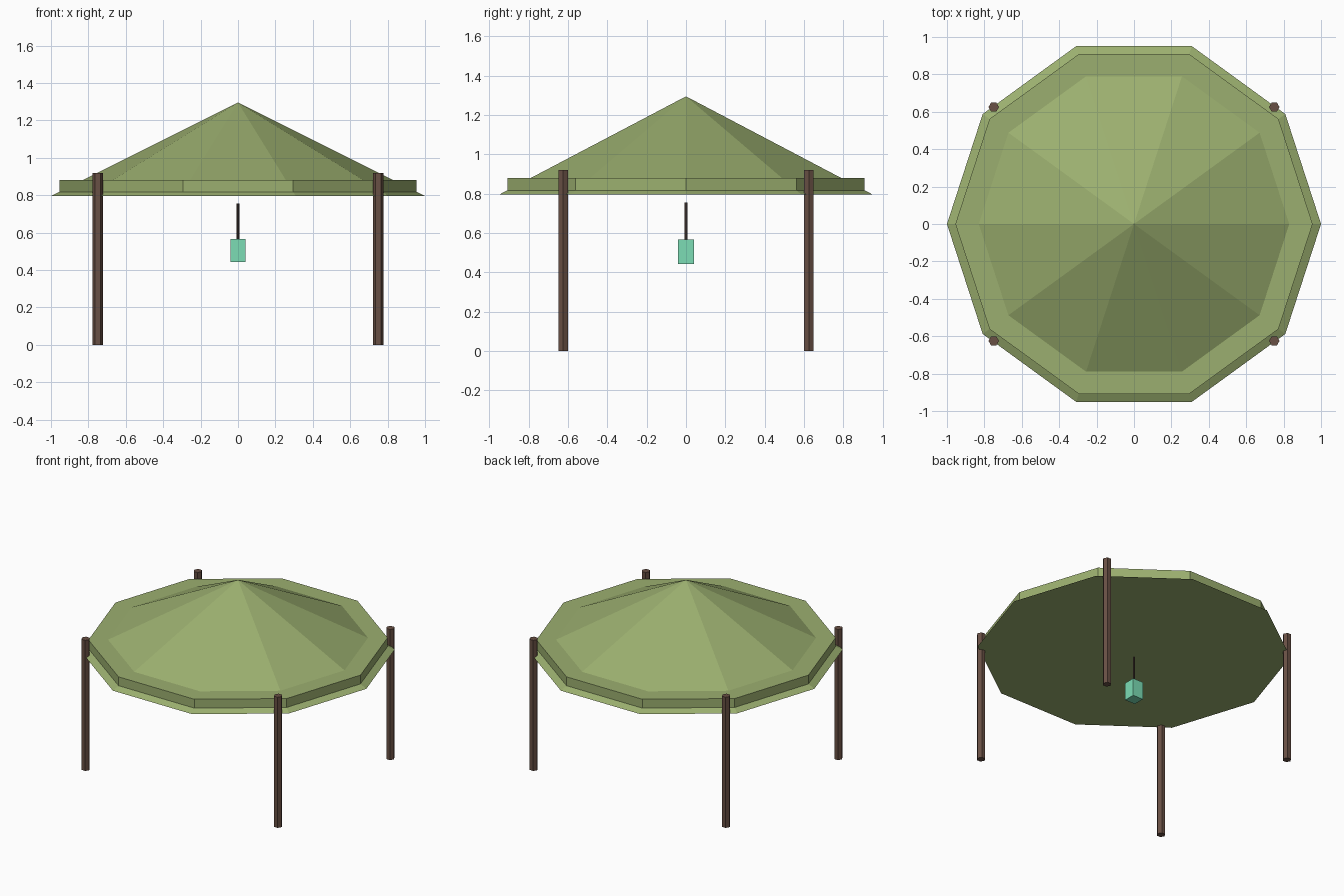
import bpy, bmesh
from math import cos, sin, tau, pi

if "Cube" in bpy.data.objects:
    bpy.data.objects.remove(bpy.data.objects["Cube"])


def material(name, rgb):
    m = bpy.data.materials.new(name)
    m.diffuse_color = (*rgb, 1)
    m.use_nodes = True
    m.node_tree.nodes["Principled BSDF"].inputs["Base Color"].default_value = m.diffuse_color
    return m


def prism(name, sides, rings, mat, loc=(0, 0), start=0.0):
    """Closed faceted solid lofted through (radius, z) rings; radius 0 is an apex."""
    bm = bmesh.new()
    loops = []
    for r, z in rings:
        n = sides if r > 0 else 1
        loops.append([bm.verts.new((r * cos(start + tau * i / n),
                                    r * sin(start + tau * i / n), z)) for i in range(n)])
    for a, b in zip(loops, loops[1:]):
        for i in range(sides):
            j = (i + 1) % sides
            bm.faces.new((a[i], a[j], b[0]) if len(b) == 1 else (a[i], a[j], b[j], b[i]))
    bm.faces.new(loops[0][::-1])
    if len(loops[-1]) > 1:
        bm.faces.new(loops[-1])
    bmesh.ops.recalc_face_normals(bm, faces=bm.faces)
    mesh = bpy.data.meshes.new(name)
    bm.to_mesh(mesh)
    bm.free()
    mesh.materials.append(mat)
    ob = bpy.data.objects.new(name, mesh)
    ob.location = (*loc, 0)
    bpy.context.collection.objects.link(ob)
    return ob


green = material("canopy_green", (0.33, 0.43, 0.16))
brown = material("wood_brown", (0.14, 0.08, 0.058))
dark = material("cord_dark", (0.07, 0.045, 0.035))
mint = material("lantern_mint", (0.20, 0.72, 0.46))

# Ten-sided canopy cone and the rim band around it
prism("canopy_roof", 10, [(1.0, 0.795), (0, 1.295)], green)
prism("canopy_rim", 10, [(0.955, 0.80), (0.955, 0.88)], green)

# Four hexagonal posts
for sx, side in ((-1, "left"), (1, "right")):
    for sy, end in ((-1, "front"), (1, "back")):
        prism(f"{end}_{side}_post", 6, [(0.028, 0), (0.028, 0.92)], brown,
              (sx * 0.75, sy * 0.625))

# Hanging lantern and its cord
prism("lantern_cord", 6, [(0.008, 0.555), (0.008, 0.755)], dark)
prism("lantern_box", 4, [(0.04 * 2 ** 0.5, 0.442), (0.04 * 2 ** 0.5, 0.567)], mint,
      start=pi / 4)
